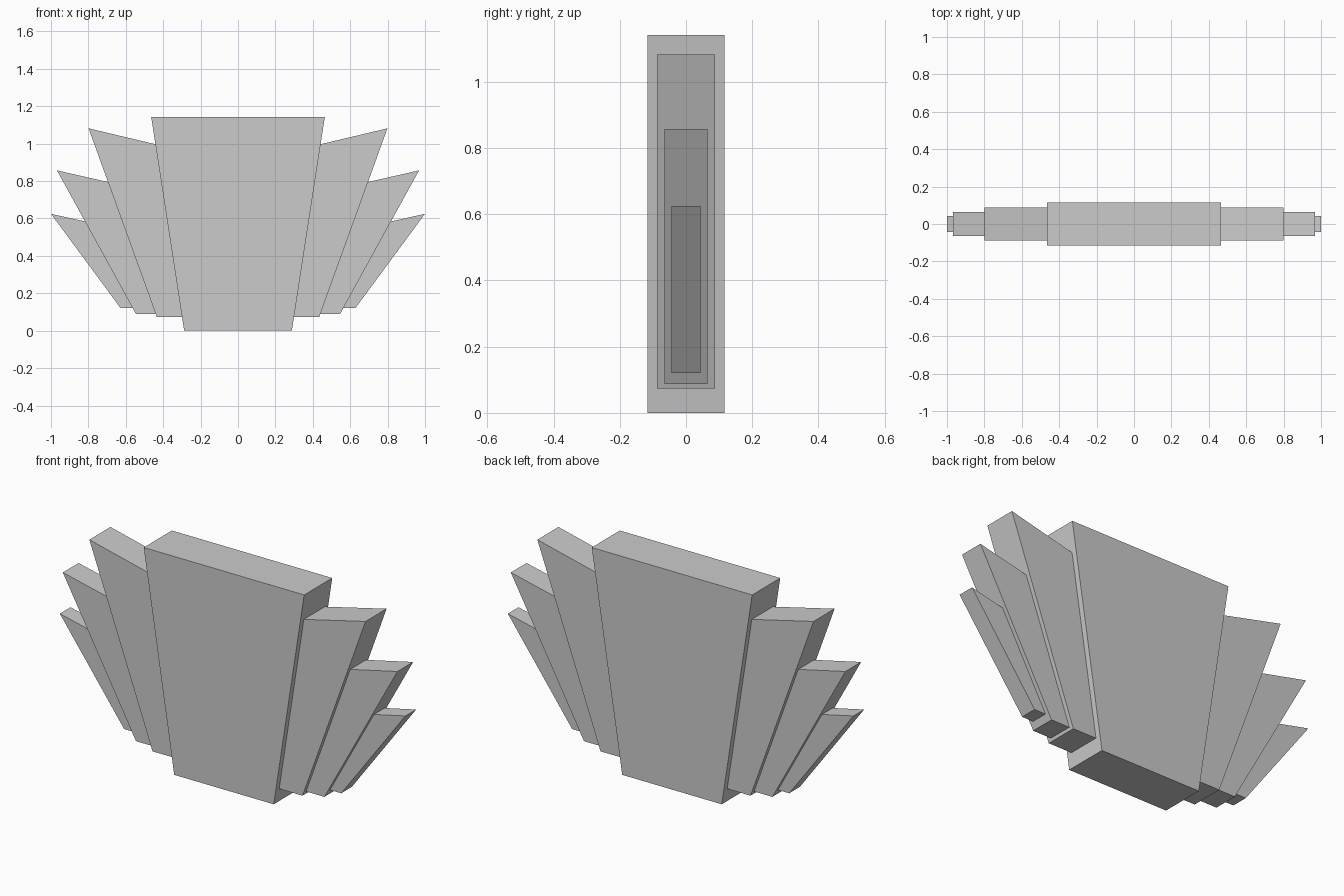
import bpy
import bmesh

if "Cube" in bpy.data.objects:
    bpy.data.objects.remove(bpy.data.objects["Cube"])


def slab(name, profile, half_depth):
    """Extrude an x/z outline along y, centred on y = 0."""
    bm = bmesh.new()
    face = bm.faces.new([bm.verts.new((x, -half_depth, z)) for x, z in profile])
    ext = bmesh.ops.extrude_face_region(bm, geom=[face])
    moved = [v for v in ext["geom"] if isinstance(v, bmesh.types.BMVert)]
    bmesh.ops.translate(bm, verts=moved, vec=(0, 2 * half_depth, 0))
    bmesh.ops.recalc_face_normals(bm, faces=bm.faces)
    mesh = bpy.data.meshes.new(name)
    bm.to_mesh(mesh)
    bm.free()
    obj = bpy.data.objects.new(name, mesh)
    bpy.context.collection.objects.link(obj)
    return obj


def x_at(edge, z):
    """x on a straight slanted edge at height z."""
    (x0, z0), (x1, z1) = edge
    return x0 + (x1 - x0) * (z - z0) / (z1 - z0)


# Central tapered slab
edge = ((0.288, 0.0), (0.464, 1.142))
(xb, zb), (xt, zt) = edge
slab("center_slab", [(-xb, zb), (xb, zb), (xt, zt), (-xt, zt)], 0.116)

# Fanned side slabs: name, outer bottom, outer tip, inner top height, half depth
fans = [
    ("inner_fan", (0.434, 0.073), (0.799, 1.082), 0.997, 0.087),
    ("middle_fan", (0.545, 0.088), (0.968, 0.857), 0.795, 0.065),
    ("outer_fan", (0.628, 0.121), (1.0, 0.625), 0.584, 0.044),
]

# Each slab leans on the outer edge of the previous one
for name, bottom, tip, inner_z, half_depth in fans:
    profile = [(x_at(edge, bottom[1]), bottom[1]), bottom, tip,
               (x_at(edge, inner_z), inner_z)]
    for side, s in (("right", 1), ("left", -1)):
        slab(f"{name}_{side}", [(s * x, z) for x, z in profile], half_depth)
    edge = (bottom, tip)
